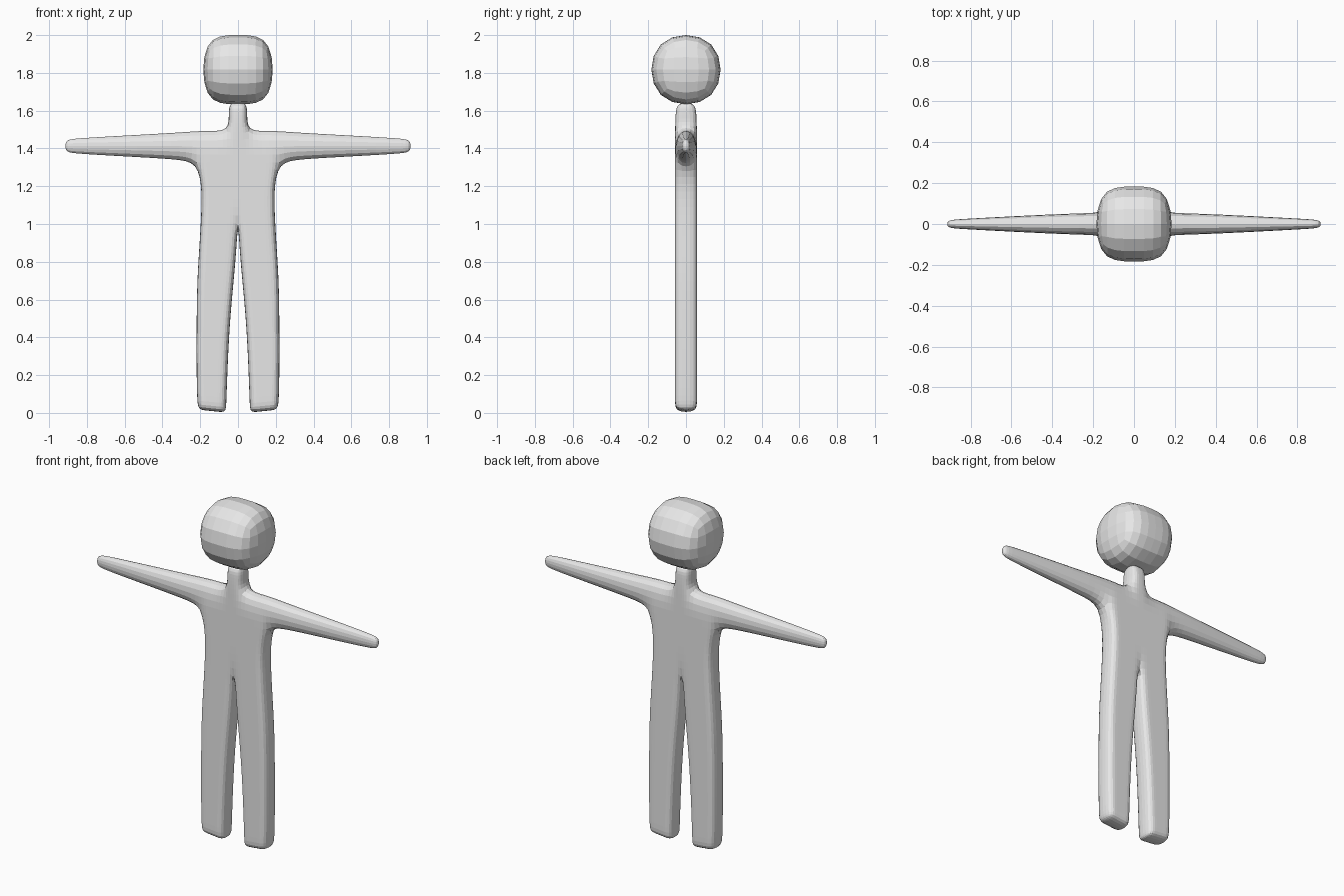
import bpy, bmesh

if "Cube" in bpy.data.objects:
    bpy.data.objects.remove(bpy.data.objects["Cube"])

# Single plain grey
grey = bpy.data.materials.new("plain grey")
grey.use_nodes = True
grey.diffuse_color = (0.8, 0.8, 0.8, 1)
grey.node_tree.nodes["Principled BSDF"].inputs["Base Color"].default_value = (0.8, 0.8, 0.8, 1)


def finish(name, bm, levels):
    """Turn a cage into a flat shaded object with a subdivision surface."""
    bmesh.ops.recalc_face_normals(bm, faces=bm.faces[:])
    mesh = bpy.data.meshes.new(name)
    bm.to_mesh(mesh)
    bm.free()
    mesh.materials.append(grey)
    obj = bpy.data.objects.new(name, mesh)
    bpy.context.collection.objects.link(obj)
    mod = obj.modifiers.new("Subdivision", 'SUBSURF')
    mod.levels = mod.render_levels = levels
    return obj


def add_strip(bm, rows):
    """Join rows of (x, z, half thickness) points into quads on both sides."""
    for side in (-1, 1):
        grid = [[bm.verts.new((side * x, -t, z)) for x, z, t in row] for row in rows]
        for low, high in zip(grid, grid[1:]):
            for i in range(len(low) - 1):
                bm.faces.new((low[i], low[i + 1], high[i + 1], high[i]))


# Body half: leg and torso rows as height, inner x, outer x
T = 0.058
MARGIN = 0.05
profile = [(0.0, 0.062, 0.212), (0.05, 0.06, 0.219), (0.28, 0.052, 0.222),
           (0.5, 0.04, 0.221), (0.7, 0.021, 0.218), (0.87, 0.006, 0.207),
           (1.0, 0.0, 0.199), (1.18, 0.0, 0.191), (1.32, 0.0, 0.215),
           (1.5, 0.0, 0.2)]
trunk = []
for z, inner, outer in profile:
    slant = 0.1 if z < 0.1 else 0
    xs = (inner, inner + MARGIN, outer - MARGIN, outer)
    trunk.append([(x, z + slant * (x - inner), T) for x in xs])

# Arm rings as x, half height, half thickness
arm = [[trunk[-2][-1], trunk[-1][-1]]]
for x, h, t in [(0.33, 0.076, 0.055), (0.6, 0.06, 0.041),
                (0.87, 0.043, 0.025), (0.918, 0.034, 0.02)]:
    arm.append([(x, 1.413 - h, t), (x, 1.413 + h, t)])

# Neck rows
neck = [trunk[-1][:2]]
for x, z, t in [(0.052, 1.58, 0.055), (0.047, 1.645, 0.05)]:
    neck.append([(0, z, t), (x, z, t)])

bm = bmesh.new()
for rows in (trunk, arm, neck):
    add_strip(bm, rows)
bmesh.ops.remove_doubles(bm, verts=bm.verts[:], dist=0.0005)

# Back sheet, then walls around the open outline
outline = [e for e in bm.edges if e.is_boundary]
front = bm.faces[:]
back = {v: bm.verts.new((v.co.x, -v.co.y, v.co.z)) for v in bm.verts[:]}
for f in front:
    bm.faces.new([back[v] for v in reversed(f.verts)])
for e in outline:
    a, b = e.verts
    bm.faces.new((a, b, back[b], back[a]))
finish("body", bm, 2)

# Head: box with one loop around the middle, rounded by subdivision
bm = bmesh.new()
bmesh.ops.create_cube(bm, size=0.4)
bmesh.ops.bisect_plane(bm, geom=bm.verts[:] + bm.edges[:] + bm.faces[:],
                       plane_co=(0, 0, 0), plane_no=(1, 0, 0))
head = finish("head", bm, 2)
head.location.z = 1.817
